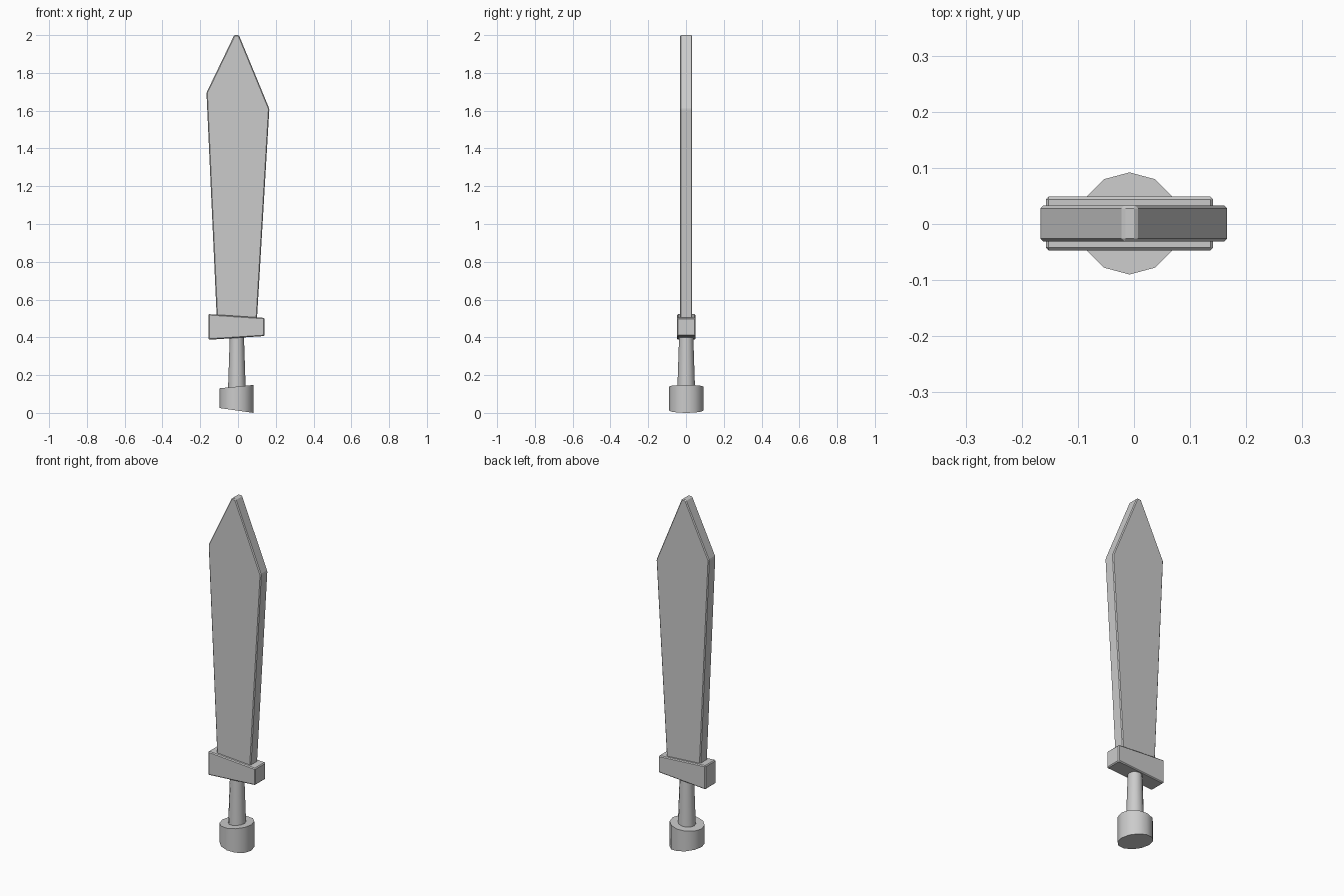
import bpy, bmesh, math

if "Cube" in bpy.data.objects:
    bpy.data.objects.remove(bpy.data.objects["Cube"])


def make_object(name, bm):
    bmesh.ops.recalc_face_normals(bm, faces=bm.faces)
    mesh = bpy.data.meshes.new(name)
    bm.to_mesh(mesh)
    bm.free()
    obj = bpy.data.objects.new(name, mesh)
    bpy.context.collection.objects.link(obj)
    return obj


def slab(name, outline, y0, y1, bevel):
    """Extrude an x-z outline along y and soften its edges slightly."""
    bm = bmesh.new()
    face = bm.faces.new([bm.verts.new((x, y0, z)) for x, z in outline])
    ext = bmesh.ops.extrude_face_region(bm, geom=[face])["geom"]
    for v in ext:
        if isinstance(v, bmesh.types.BMVert):
            v.co.y = y1
    obj = make_object(name, bm)
    mod = obj.modifiers.new("soft_edges", "BEVEL")
    mod.width = bevel
    mod.segments = 1
    mod.limit_method = 'ANGLE'
    mod.angle_limit = math.radians(15)
    return obj


def skewed_cylinder(name, cx, rings, sides=12):
    """Capped cylinder; each ring is (radius, z on the left, z on the right)."""
    bm = bmesh.new()
    loops = []
    for r, zl, zr in rings:
        loop = []
        for i in range(sides):
            a = 2 * math.pi * i / sides
            t = (math.cos(a) + 1) / 2
            loop.append(bm.verts.new((cx + r * math.cos(a), 0.001 + r * math.sin(a),
                                      zl + (zr - zl) * t)))
        loops.append(loop)
    low, high = loops
    for i in range(sides):
        j = (i + 1) % sides
        bm.faces.new((low[i], low[j], high[j], high[i]))
    bm.faces.new(low)
    bm.faces.new(high)
    obj = make_object(name, bm)
    bpy.ops.object.select_all(action='DESELECT')
    bpy.context.view_layer.objects.active = obj
    obj.select_set(True)
    bpy.ops.object.shade_smooth_by_angle(angle=math.radians(40))
    return obj


# Blade, widening to a lopsided point
slab("blade", [(-0.112, 0.49), (0.10, 0.49), (0.166, 1.61), (0.005, 2.0),
               (-0.02, 2.0), (-0.167, 1.695)], -0.031, 0.033, 0.005)

# Crossguard, a crooked wedge
slab("crossguard", [(-0.157, 0.387), (0.141, 0.407), (0.141, 0.503),
                    (-0.157, 0.523)], -0.047, 0.049, 0.005)

# Tapered grip
skewed_cylinder("grip", -0.006, [(0.047, 0.12, 0.12), (0.037, 0.42, 0.42)])

# Pommel with slanted ends
skewed_cylinder("pommel", -0.008, [(0.091, 0.026, 0.0), (0.091, 0.13, 0.148)])
